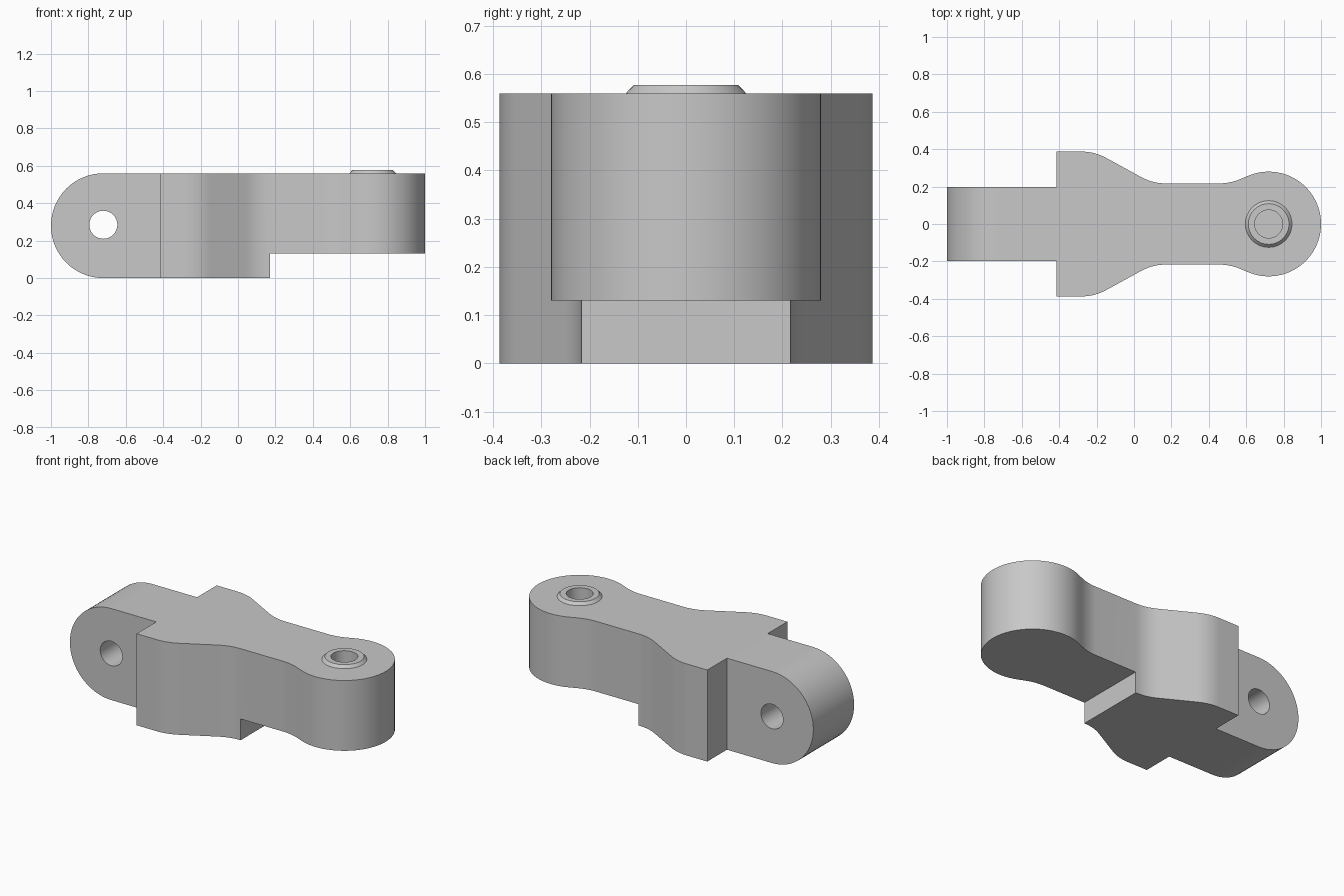
import bpy, bmesh
from math import cos, sin, pi, radians
from mathutils import Vector, Matrix

cube = bpy.data.objects.get("Cube")
if cube:
    bpy.data.objects.remove(cube, do_unlink=True)

grey = bpy.data.materials.new("plain grey")
grey.use_nodes = True
colour = (0.58, 0.58, 0.58, 1)
grey.diffuse_color = colour
grey.node_tree.nodes["Principled BSDF"].inputs["Base Color"].default_value = colour

R = 0.28          # radius of both rounded ends
END = 0.72        # distance of each end's centre from the middle
TOP = 0.56
BORE = 0.075


def finish(name, bm):
    bmesh.ops.recalc_face_normals(bm, faces=bm.faces[:])
    mesh = bpy.data.meshes.new(name)
    bm.to_mesh(mesh)
    bm.free()
    mesh.materials.append(grey)
    obj = bpy.data.objects.new(name, mesh)
    bpy.context.collection.objects.link(obj)
    return obj


def extrude(name, points, direction):
    bm = bmesh.new()
    face = bm.faces.new([bm.verts.new(p) for p in points])
    out = bmesh.ops.extrude_face_region(bm, geom=[face])["geom"]
    verts = [g for g in out if isinstance(g, bmesh.types.BMVert)]
    bmesh.ops.translate(bm, verts=verts, vec=direction)
    return finish(name, bm)


def cylinder(name, depth, matrix):
    bm = bmesh.new()
    bmesh.ops.create_cone(bm, cap_ends=True, segments=32, radius1=BORE,
                          radius2=BORE, depth=depth, matrix=matrix)
    return finish(name, bm)


def arc(cx, cy, r, start, end, steps):
    angles = [radians(start + (end - start) * i / steps) for i in range(steps + 1)]
    return [(cx + r * cos(a), cy + r * sin(a)) for a in angles]


def rounded(before, corner, after, reach, steps=8):
    """Blend a corner with a short quadratic curve."""
    c = Vector(corner)
    p = c + (Vector(before) - c).normalized() * reach
    q = c + (Vector(after) - c).normalized() * reach
    ts = [i / steps for i in range(steps + 1)]
    return [tuple(p * (1 - t) ** 2 + c * 2 * t * (1 - t) + q * t * t) for t in ts]


def cut(obj, tool, operation):
    mod = obj.modifiers.new(operation.lower(), "BOOLEAN")
    mod.operation = operation
    mod.solver = "EXACT"
    mod.object = tool
    bpy.context.view_layer.objects.active = obj
    bpy.ops.object.modifier_apply(modifier=mod.name)
    bpy.data.objects.remove(tool, do_unlink=True)


# Plan outline: lug, wide shoulder, waist and round eye, mirrored across y
shoulder, waist, neck = (-0.21, 0.387), (0.10, 0.217), (0.514, 0.217)
eye = arc(END, 0, R, 113, 0, 24)
half = [(-1.1, 0.197), (-0.415, 0.197), (-0.415, 0.387)]
half += rounded(half[-1], shoulder, waist, 0.07)
half += rounded(shoulder, waist, neck, 0.07)
half += rounded(waist, neck, eye[0], 0.06)
half += eye
plan = half + [(x, -y) for x, y in reversed(half[:-1])]
body = extrude("link_body", [(x, y, -0.1) for x, y in plan], (0, 0, 1))

# Side profile: rounded lug end and stepped underside
side = arc(-END, TOP / 2, R, 90, 270, 32)
side += [(0.17, 0), (0.17, 0.13), (1.1, 0.13), (1.1, TOP)]
cut(body, extrude("side_profile", [(x, -0.6, z) for x, z in side], (0, 1.2, 0)), "INTERSECT")

# Cross hole through the lug and blind bore in the eye
cut(body, cylinder("cross_hole", 1,
    Matrix.Translation((-END, 0, 0.285)) @ Matrix.Rotation(pi / 2, 4, "X")), "DIFFERENCE")
cut(body, cylinder("eye_bore", 0.6, Matrix.Translation((END, 0, 0.6))), "DIFFERENCE")

# Chamfered collar around the bore
bm = bmesh.new()
section = [(BORE, TOP), (0.125, TOP), (0.109, 0.577), (BORE, 0.577)]
verts = [bm.verts.new((END + r, 0, z)) for r, z in section]
edges = [bm.edges.new((verts[i], verts[(i + 1) % 4])) for i in range(4)]
bmesh.ops.spin(bm, geom=verts + edges, cent=(END, 0, 0), axis=(0, 0, 1),
               angle=2 * pi, steps=32, use_merge=True)
bmesh.ops.remove_doubles(bm, verts=bm.verts[:], dist=0.0001)
collar = finish("bore_collar", bm)

# Smooth the curved walls, keep the edges crisp
bpy.ops.object.select_all(action="DESELECT")
for obj in (body, collar):
    obj.select_set(True)
bpy.context.view_layer.objects.active = body
bpy.ops.object.shade_smooth_by_angle(angle=radians(30))
